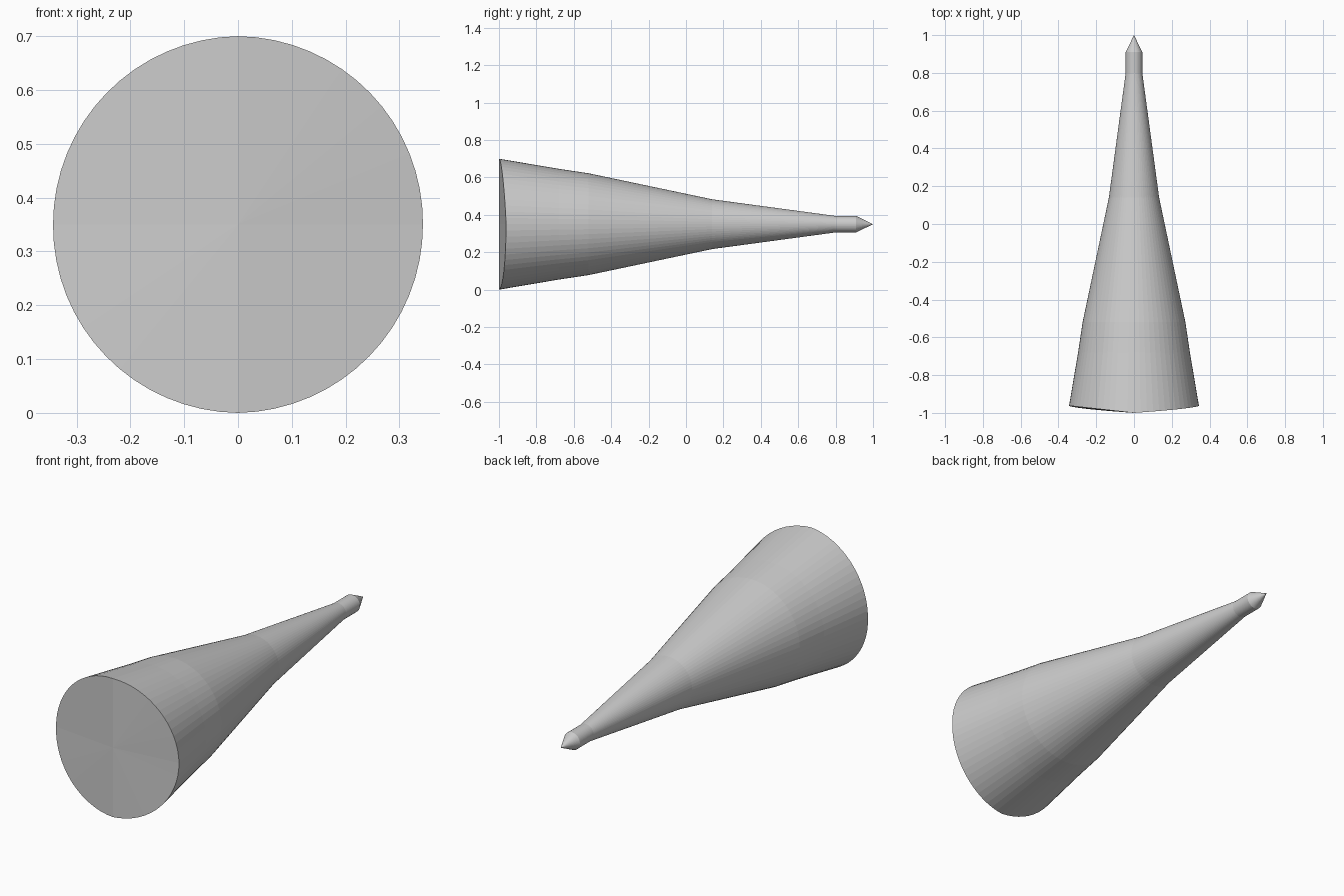
import bpy, bmesh, math

if "Cube" in bpy.data.objects:
    bpy.data.objects.remove(bpy.data.objects["Cube"])

SEGMENTS = 64
AXIS_Z = 0.35
BASE_RADIUS = 0.35
# (y, radius) stations from the rim to just before the point
PROFILE = [(-1.0, BASE_RADIUS), (-0.68, 0.296), (-0.52, 0.272),
           (0.14, 0.133), (0.80, 0.044), (0.91, 0.044)]

bm = bmesh.new()


def ring(y, r, folded=False):
    verts = []
    for i in range(SEGMENTS):
        a = math.tau * i / SEGMENTS
        yy, rr = y, r
        if folded:
            # rim slopes back from a ridge on x = 0, with a slight twist
            yy = y + 0.038 * abs(math.cos(a)) - 0.006 * max(0, math.sin(2 * a))
            rr = r - 0.165 * (yy - y)
        verts.append(bm.verts.new((rr * math.cos(a), yy, AXIS_Z + rr * math.sin(a))))
    return verts


# Tapered body
rings = [ring(y, r, folded=(k == 0)) for k, (y, r) in enumerate(PROFILE)]
for a, b in zip(rings, rings[1:]):
    for i in range(SEGMENTS):
        j = (i + 1) % SEGMENTS
        bm.faces.new((a[i], a[j], b[j], b[i]))

# Pointed tip and ridged base cap
for loop, y in ((rings[-1], 1.0), (rings[0], -1.0)):
    centre = bm.verts.new((0, y, AXIS_Z))
    for i in range(SEGMENTS):
        bm.faces.new((loop[i], loop[(i + 1) % SEGMENTS], centre))

bmesh.ops.recalc_face_normals(bm, faces=bm.faces)
mesh = bpy.data.meshes.new("tapered_spike")
bm.to_mesh(mesh)
bm.free()
bpy.context.collection.objects.link(bpy.data.objects.new("tapered_spike", mesh))
